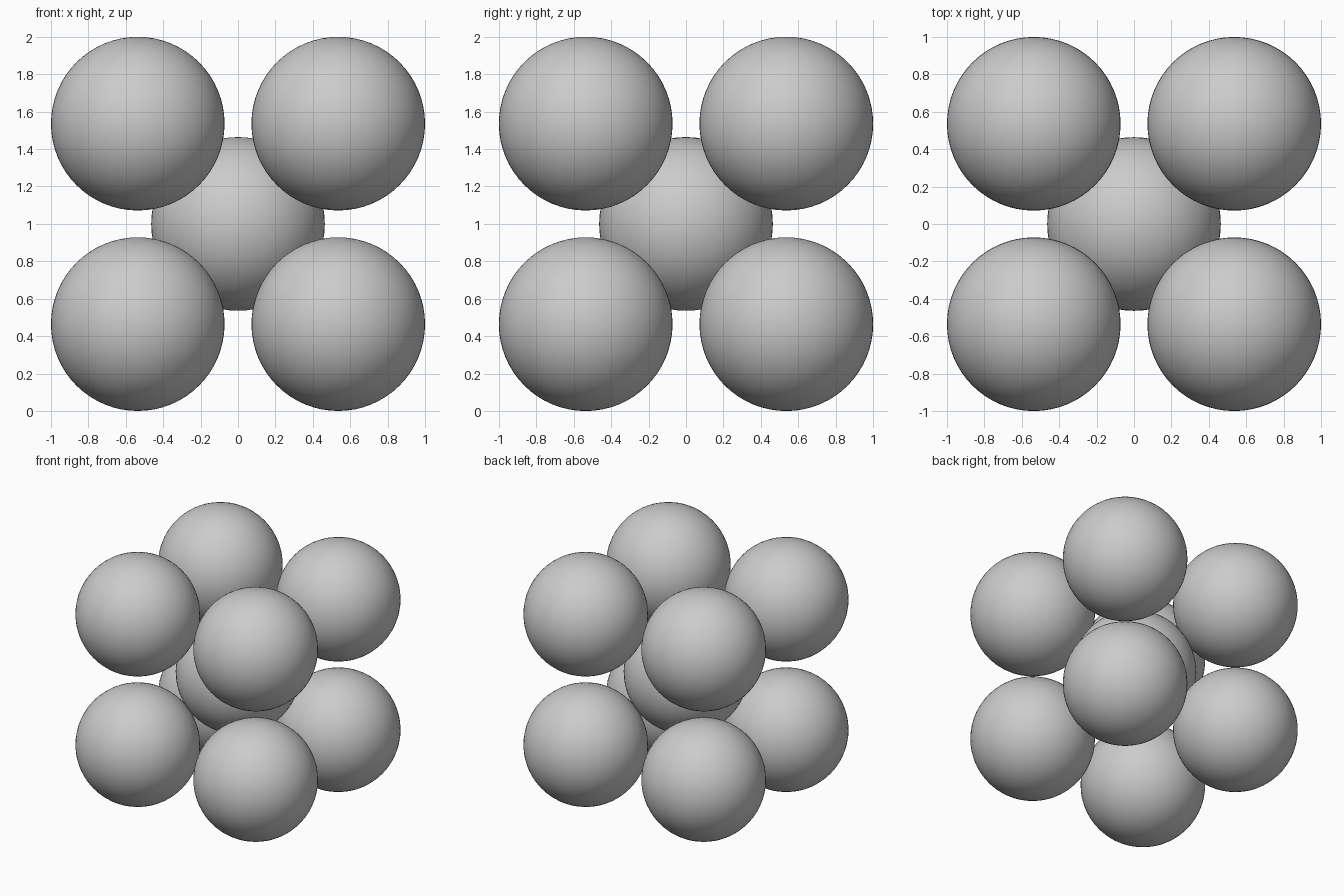
import bpy
import math
from itertools import product

if "Cube" in bpy.data.objects:
    bpy.data.objects.remove(bpy.data.objects["Cube"])

# Body-centred cubic cell: corner spheres just touch the central sphere
RADIUS = math.sqrt(3) / (2 + math.sqrt(3))
OFFSET = 1 - RADIUS


def ball(name, location):
    bpy.ops.mesh.primitive_uv_sphere_add(
        segments=64, ring_count=32, radius=RADIUS, location=location)
    obj = bpy.context.object
    obj.name = name
    bpy.ops.object.shade_smooth()
    return obj


# Central sphere
ball("centre_sphere", (0, 0, 1))

# Eight corner spheres
for sx, sy, sz in product((-1, 1), repeat=3):
    name = "corner_sphere_{}_{}_{}".format(
        "left" if sx < 0 else "right",
        "front" if sy < 0 else "back",
        "bottom" if sz < 0 else "top")
    ball(name, (sx * OFFSET, sy * OFFSET, 1 + sz * OFFSET))
